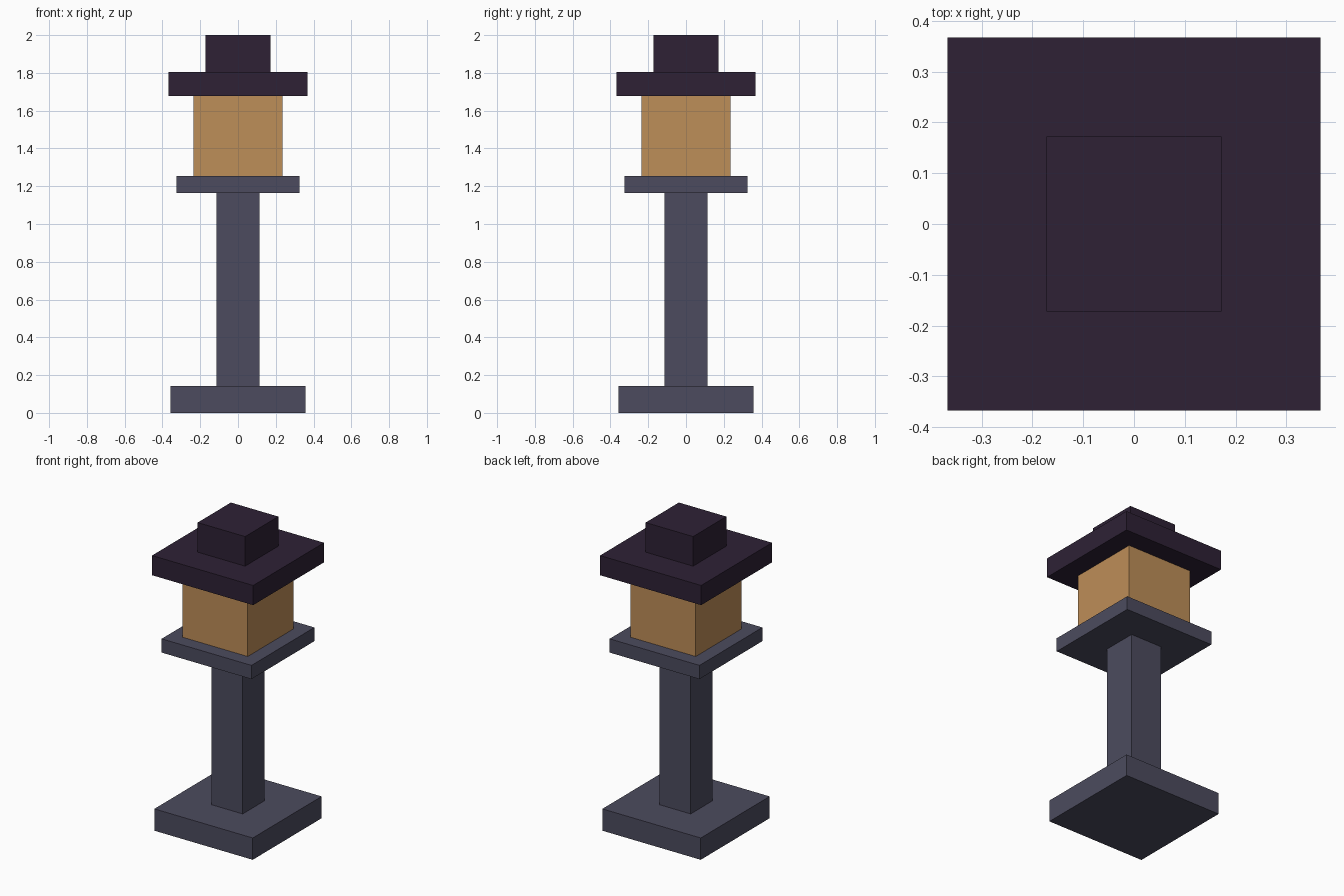
import bpy

if "Cube" in bpy.data.objects:
    bpy.data.objects.remove(bpy.data.objects["Cube"])


def linear(c):
    c /= 255
    return c / 12.92 if c <= 0.04045 else ((c + 0.055) / 1.055) ** 2.4


def material(name, r, g, b):
    m = bpy.data.materials.new(name)
    m.diffuse_color = (linear(r), linear(g), linear(b), 1)
    m.use_nodes = True
    m.node_tree.nodes["Principled BSDF"].inputs["Base Color"].default_value = m.diffuse_color
    return m


stone = material("slate_stone", 76, 75, 94)
glow = material("amber_lamp", 190, 142, 88)
dark = material("dark_roof", 46, 33, 53)


def block(name, half, z0, z1, mat):
    """Square block centred on the axis, between two heights."""
    bpy.ops.mesh.primitive_cube_add(size=1, location=(0, 0, (z0 + z1) / 2))
    ob = bpy.context.object
    ob.name = name
    ob.scale = (half * 2, half * 2, z1 - z0)
    bpy.ops.object.transform_apply(location=False, rotation=False, scale=True)
    ob.data.materials.append(mat)


# Stone pedestal: foot, post and platform
block("base", 0.357, 0, 0.143, stone)
block("post", 0.114, 0.143, 1.165, stone)
block("platform", 0.326, 1.165, 1.255, stone)

# Lamp housing
block("lamp", 0.236, 1.255, 1.677, glow)

# Stepped roof
block("roof", 0.367, 1.677, 1.806, dark)
block("roof_cap", 0.172, 1.806, 2.0, dark)
